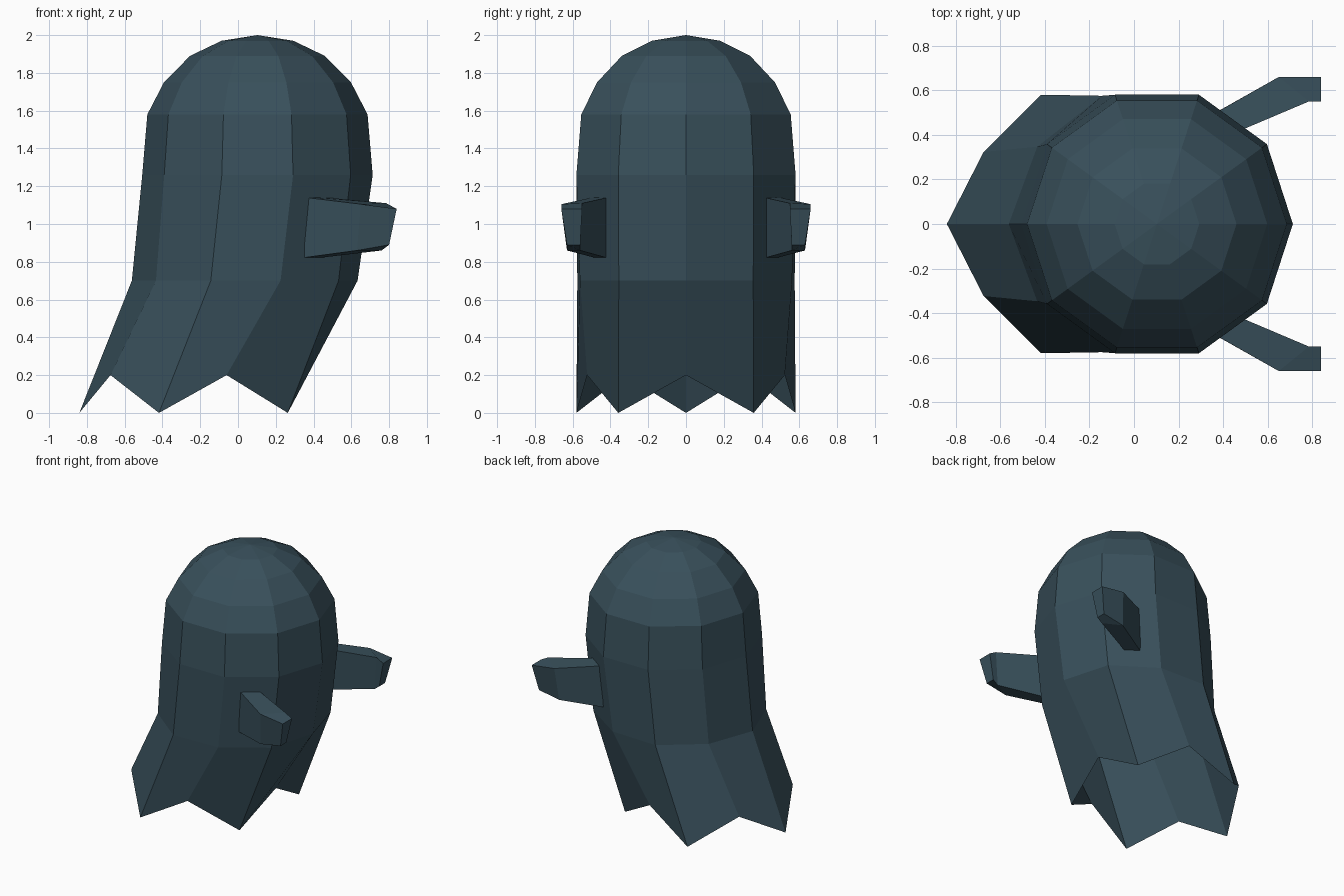
import bpy, bmesh
from math import cos, sin, radians

if "Cube" in bpy.data.objects:
    bpy.data.objects.remove(bpy.data.objects["Cube"])

mat = bpy.data.materials.new("dark_teal")
mat.diffuse_color = (0.04, 0.08, 0.105, 1)
mat.use_nodes = True
mat.node_tree.nodes["Principled BSDF"].inputs["Base Color"].default_value = mat.diffuse_color
N = 10


def loft(name, rings, apex=None, caps=False, mirror=False):
    """Skin a list of equal-length point rings; optional tip or end caps."""
    bm = bmesh.new()
    rows = [[bm.verts.new(p) for p in r] for r in rings]
    n = len(rows[0])
    for a, b in zip(rows, rows[1:]):
        for i in range(n):
            j = (i + 1) % n
            bm.faces.new((a[i], a[j], b[j], b[i]))
    if apex:
        tip = bm.verts.new(apex)
        for i in range(n):
            bm.faces.new((rows[-1][i], rows[-1][(i + 1) % n], tip))
    if caps:
        bm.faces.new(rows[0])
        bm.faces.new(rows[-1])
    bmesh.ops.recalc_face_normals(bm, faces=bm.faces)
    me = bpy.data.meshes.new(name)
    bm.to_mesh(me)
    bm.free()
    me.materials.append(mat)
    ob = bpy.data.objects.new(name, me)
    bpy.context.collection.objects.link(ob)
    if mirror:
        ob.modifiers.new("mirror", 'MIRROR').use_axis = (False, True, False)
    return ob


# Body: ten-sided rings (centre x, tip radius, notch radius, tip z, notch z), open below
levels = [(-0.23, 0.61, 0.55, 0.0, 0.2), (0.043, 0.605, 0.59, 0.7, 0.7),
          (0.103, 0.61, 0.61, 1.26, 1.26), (0.103, 0.583, 0.583, 1.58, 1.58),
          (0.103, 0.495, 0.495, 1.75, 1.75), (0.103, 0.357, 0.357, 1.89, 1.89),
          (0.103, 0.19, 0.19, 1.97, 1.97)]
rings = []
for cx, r_tip, r_notch, z_tip, z_notch in levels:
    ring = []
    for i in range(N):
        a = radians(36 * i)
        r, z = (r_tip, z_tip) if i % 2 else (r_notch, z_notch)
        ring.append((cx + r * cos(a), r * sin(a), z))
    rings.append(ring)
loft("ghost_body", rings, apex=(0.103, 0, 2.0))

# Arms: bent four-sided bars (outer top, inner top, inner bottom, outer bottom)
arm = [[(0.28, 0.45, 1.15), (0.36, 0.37, 1.15), (0.34, 0.38, 0.81), (0.26, 0.44, 0.81)],
       [(0.65, 0.66, 1.105), (0.785, 0.55, 1.11), (0.76, 0.56, 0.86), (0.63, 0.63, 0.86)],
       [(0.84, 0.66, 1.08), (0.84, 0.55, 1.08), (0.80, 0.56, 0.89), (0.80, 0.63, 0.89)]]
loft("arms", arm, caps=True, mirror=True)
